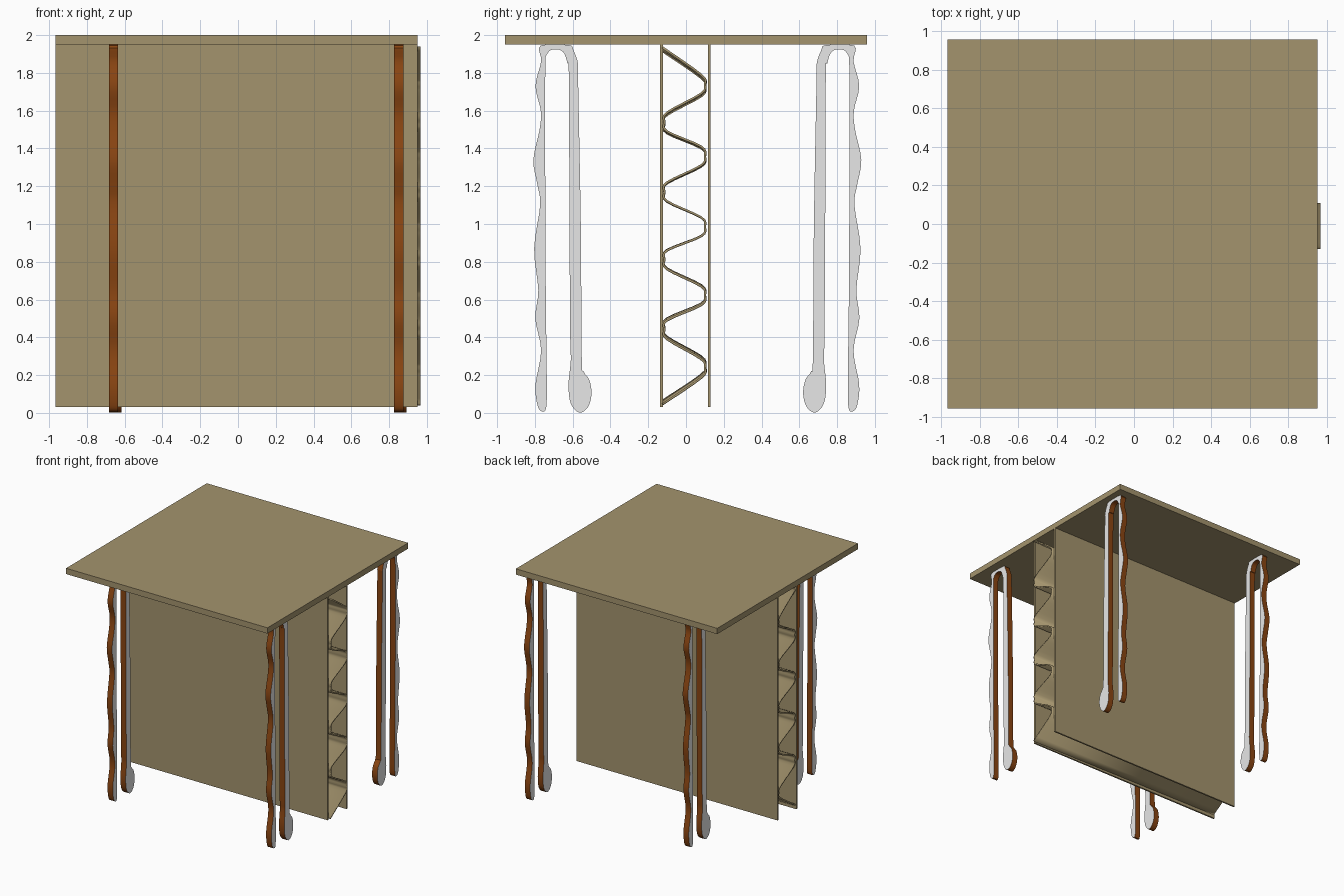
import bpy, bmesh
from mathutils import Vector

if "Cube" in bpy.data.objects:
    bpy.data.objects.remove(bpy.data.objects["Cube"])


def material(name, rgb):
    m = bpy.data.materials.new(name)
    m.diffuse_color = (*rgb, 1)
    m.use_nodes = True
    m.node_tree.nodes["Principled BSDF"].inputs["Base Color"].default_value = m.diffuse_color
    return m


TAN = material("cardboard tan", (0.37, 0.295, 0.154))
BROWN = material("saddle brown", (0.255, 0.06, 0.006))
GREY = material("pale grey", (0.81, 0.81, 0.81))


def finish(name, bm, mats, smooth=False):
    bmesh.ops.recalc_face_normals(bm, faces=bm.faces)
    me = bpy.data.meshes.new(name)
    bm.to_mesh(me)
    bm.free()
    for m in mats:
        me.materials.append(m)
    ob = bpy.data.objects.new(name, me)
    bpy.context.collection.objects.link(ob)
    if smooth:
        bpy.ops.object.select_all(action='DESELECT')
        ob.select_set(True)
        bpy.context.view_layer.objects.active = ob
        bpy.ops.object.shade_smooth_by_angle(angle=0.6)
    return ob


def box(name, lo, hi):
    bm = bmesh.new()
    bmesh.ops.create_cube(bm, size=1)
    for v in bm.verts:
        v.co = [lo[i] + (v.co[i] + 0.5) * (hi[i] - lo[i]) for i in range(3)]
    return finish(name, bm, [TAN])


def spline(pts, steps, closed):
    """Smooth curve through the points (Catmull-Rom)."""
    p = [Vector(q) for q in pts]
    n, out = len(p), []
    get = (lambda i: p[i % n]) if closed else (lambda i: p[max(0, min(n - 1, i))])
    for i in range(n if closed else n - 1):
        a, b, c, d = (get(i + k) for k in (-1, 0, 1, 2))
        for s in range(steps):
            t = s / steps
            out.append(0.5 * (2 * b + (c - a) * t + (2 * a - 5 * b + 4 * c - d) * t * t
                              + (3 * b - a - 3 * c + d) * t ** 3))
    if not closed:
        out.append(p[-1])
    return out


# Table top and the two flat panels of the central support
box("table_top", (-0.967, -0.957, 1.95), (0.95, 0.957, 2.0))
box("front_panel", (-0.965, -0.137, 0.03), (0.95, -0.123, 1.95))
box("back_panel", (-0.965, 0.117, 0.03), (0.95, 0.131, 1.95))

# Corrugated sheet between the panels
wave = [(-0.125, 0.045)]
for i, z in enumerate((0.235, 0.44, 0.62, 0.81, 0.985, 1.17, 1.36, 1.54, 1.74)):
    if i % 2 == 0:
        wave += [(0.08, z - 0.05), (0.1, z), (0.08, z + 0.05)]
    else:
        wave += [(-0.1, z - 0.05), (-0.114, z), (-0.1, z + 0.05)]
wave.append((-0.125, 1.935))
bm = bmesh.new()
path = spline(wave, 4, False)
near = [bm.verts.new((0.967, y, z)) for y, z in path]
far = [bm.verts.new((-0.955, y, 0.99 + (z - 0.99) * 0.98)) for y, z in path]
for i in range(len(path) - 1):
    bm.faces.new((near[i], near[i + 1], far[i + 1], far[i]))
sheet = finish("corrugated_core", bm, [TAN], smooth=True)
mod = sheet.modifiers.new("thickness", 'SOLIDIFY')
mod.thickness = 0.012
mod.offset = 0

# Hairpin leg outline (y, z): wavy outer bar, straight inner bar with a foot
LEG = [(-0.77, 1.945), (-0.767, 1.86), (-0.797, 1.73), (-0.769, 1.6), (-0.775, 1.5),
       (-0.808, 1.34), (-0.787, 1.21), (-0.772, 1.1), (-0.804, 0.87), (-0.782, 0.65),
       (-0.798, 0.5), (-0.767, 0.33), (-0.797, 0.15), (-0.786, 0.04), (-0.762, 0.008),
       (-0.74, 0.03), (-0.737, 0.18), (-0.742, 0.6), (-0.745, 1.2), (-0.745, 1.8),
       (-0.735, 1.9), (-0.695, 1.925), (-0.65, 1.91), (-0.628, 1.85), (-0.62, 1.77),
       (-0.617, 1.0), (-0.613, 0.4), (-0.61, 0.28), (-0.622, 0.15), (-0.61, 0.05),
       (-0.565, 0.002), (-0.52, 0.03), (-0.5, 0.1), (-0.512, 0.175), (-0.542, 0.22),
       (-0.552, 0.3), (-0.557, 1.0), (-0.571, 1.75), (-0.572, 1.85), (-0.596, 1.92),
       (-0.62, 1.947)]


def leg(name, x, back):
    bm = bmesh.new()
    ring = spline(LEG, 4, True)
    verts = []
    for y, z in ring:
        z = min(max(z, 0), 1.95)
        verts.append(bm.verts.new((x, 0.12 - y if back else y, z)))
    cap = bm.faces.new(verts)
    new = bmesh.ops.extrude_face_region(bm, geom=[cap], use_keep_orig=True)["geom"]
    for v in new:
        if isinstance(v, bmesh.types.BMVert):
            v.co.x += 0.05
    # grey flat sides, brown edges
    for f in bm.faces:
        f.material_index = 1 if len(f.verts) > 4 else 0
    finish(name, bm, [BROWN, GREY], smooth=True)


for side, x in (("left", -0.684), ("right", 0.826)):
    leg("front_" + side + "_leg", x, False)
    leg("back_" + side + "_leg", x + 0.016, True)
